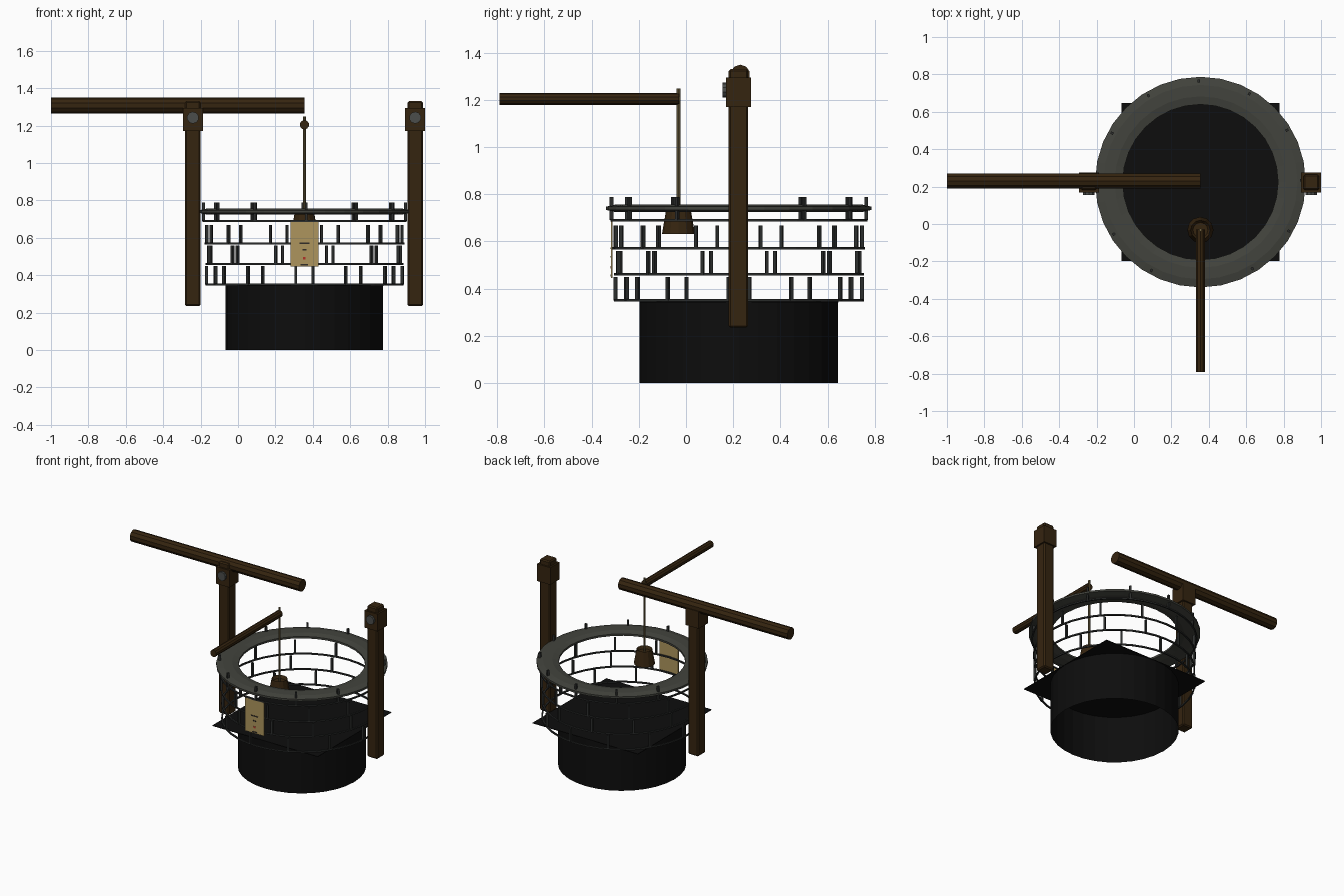
import bpy, bmesh, math
from mathutils import Matrix, Vector

if "Cube" in bpy.data.objects:
    bpy.data.objects.remove(bpy.data.objects["Cube"])

CX, CY = 0.355, 0.224      # well axis


def material(name, rgb):
    m = bpy.data.materials.new(name)
    m.use_nodes = True
    m.diffuse_color = (*rgb, 1)
    m.node_tree.nodes["Principled BSDF"].inputs["Base Color"].default_value = (*rgb, 1)
    return m


WOOD = material("dark wood", (0.036, 0.018, 0.005))
STONE = material("grey stone", (0.055, 0.057, 0.047))
MORTAR = material("dark mortar", (0.025, 0.027, 0.026))
BLACK = material("black shaft", (0.004, 0.004, 0.004))
ROPE = material("rope", (0.16, 0.12, 0.05))
IRON = material("iron", (0.07, 0.075, 0.07))
PAPER = material("parchment", (0.42, 0.30, 0.11))
INK = material("ink", (0.03, 0.025, 0.02))
RED = material("red wax", (0.45, 0.03, 0.02))


def finish(name, bm, mat, smooth=False):
    mesh = bpy.data.meshes.new(name)
    bmesh.ops.recalc_face_normals(bm, faces=bm.faces)
    for f in bm.faces:
        f.smooth = smooth
    bm.to_mesh(mesh)
    bm.free()
    mesh.materials.append(mat)
    ob = bpy.data.objects.new(name, mesh)
    bpy.context.collection.objects.link(ob)
    return ob


def add_box(bm, centre, size, angle=0):
    m = (Matrix.Translation(centre) @ Matrix.Rotation(angle, 4, 'Z')
         @ Matrix.Diagonal((*size, 1)))
    bmesh.ops.create_cube(bm, size=1, matrix=m)


def box(name, centre, size, mat, bevel=0):
    bm = bmesh.new()
    add_box(bm, centre, size)
    ob = finish(name, bm, mat)
    if bevel:
        b = ob.modifiers.new("bevel", 'BEVEL')
        b.width, b.segments = bevel, 1
    return ob


def rod(name, start, end, r1, r2, sides, mat, caps=True):
    a, b = Vector(start), Vector(end)
    d = b - a
    m = Matrix.Translation((a + b) / 2) @ d.to_track_quat('Z', 'Y').to_matrix().to_4x4()
    bm = bmesh.new()
    bmesh.ops.create_cone(bm, cap_ends=caps, segments=sides, radius1=r1,
                          radius2=r2, depth=d.length, matrix=m)
    return finish(name, bm, mat)


def add_ring(bm, radius, half_width, half_height, z, sides, steps):
    """Closed ring with an elliptical cross-section."""
    loops = []
    for i in range(sides):
        a = math.tau * i / sides
        loop = []
        for j in range(steps):
            t = math.tau * (j + 0.5) / steps
            r = radius + half_width * math.cos(t)
            loop.append(bm.verts.new((CX + r * math.cos(a), CY + r * math.sin(a),
                                      z + half_height * math.sin(t))))
        loops.append(loop)
    for i in range(sides):
        p, q = loops[i], loops[(i + 1) % sides]
        for j in range(steps):
            k = (j + 1) % steps
            bm.faces.new((p[j], q[j], q[k], p[k]))


# Shaft: open-ended tube under a flat square sheet
rod("shaft_wall", (CX, CY, 0), (CX, CY, 0.345), 0.421, 0.421, 32, BLACK, caps=False)
box("shaft_sheet", (CX, CY, 0.343), (0.844, 0.844, 0.004), BLACK)

# Stone rim
bm = bmesh.new()
add_ring(bm, 0.489, 0.08, 0.018, 0.74, 32, 8)
finish("stone_rim", bm, STONE)

# Mortar courses: a thin hoop with twelve upright joints each
COURSES = [(0.35, 0.525, 25), (0.46, 0.525, 13), (0.57, 0.53, 10), (0.69, 0.54, 1)]
for n, (z, r, offset) in enumerate(COURSES):
    bm = bmesh.new()
    add_ring(bm, r, 0.007, 0.007, z, 40, 4)
    for i in range(12):
        a = math.radians(offset + 30 * i)
        add_box(bm, (CX + r * math.cos(a), CY + r * math.sin(a), z + 0.049),
                (0.016, 0.013, 0.098), a)
    finish(f"mortar_course_{n + 1}", bm, MORTAR)

# Posts with collars and iron bolts
for side, x in (("right", -0.241), ("left", 0.947)):
    box(f"{side}_post", (x, CY - 0.002, 0.782), (0.083, 0.083, 1.096), WOOD, 0.008)
    box(f"{side}_post_collar", (x, CY - 0.002, 1.232), (0.106, 0.106, 0.124), WOOD)
    rod(f"{side}_bolt", (x, 0.175, 1.242), (x, 0.154, 1.242), 0.032, 0.032, 10, IRON)

# Snapped crossbeam and loose winding pole
rod("crossbeam", (-1, 0.23, 1.307), (0.355, 0.23, 1.307), 0.042, 0.042, 10, WOOD)
rod("winding_pole", (CX, -0.79, 1.204), (CX, -0.03, 1.204), 0.025, 0.025, 10, WOOD)

# Rope and bucket
BY = -0.032
rod("rope", (CX, BY, 0.70), (CX, BY, 1.248), 0.008, 0.008, 8, ROPE)
bm = bmesh.new()
bmesh.ops.create_cone(bm, cap_ends=True, segments=12, radius1=0.07, radius2=0.052,
                      depth=0.105, matrix=Matrix.Translation((CX, BY, 0.683)))
bm.normal_update()
for f in [f for f in bm.faces if abs(f.normal.z) > 0.9]:
    down = -f.normal.copy()
    bmesh.ops.inset_region(bm, faces=[f], thickness=0.012)
    bmesh.ops.translate(bm, verts=f.verts, vec=down * 0.02)
finish("bucket", bm, WOOD)

# Notice sheet with plain marks
PY = -0.314
box("notice_sheet", (CX, PY, 0.565), (0.15, 0.006, 0.24), PAPER)
for n, (z, w) in enumerate(((0.57, 0.055), (0.455, 0.04), (0.535, 0.02))):
    box(f"notice_mark_{n + 1}", (CX, PY - 0.004, z), (w, 0.003, 0.007), INK)
box("notice_seal", (CX, PY - 0.004, 0.49), (0.014, 0.003, 0.012), RED)
